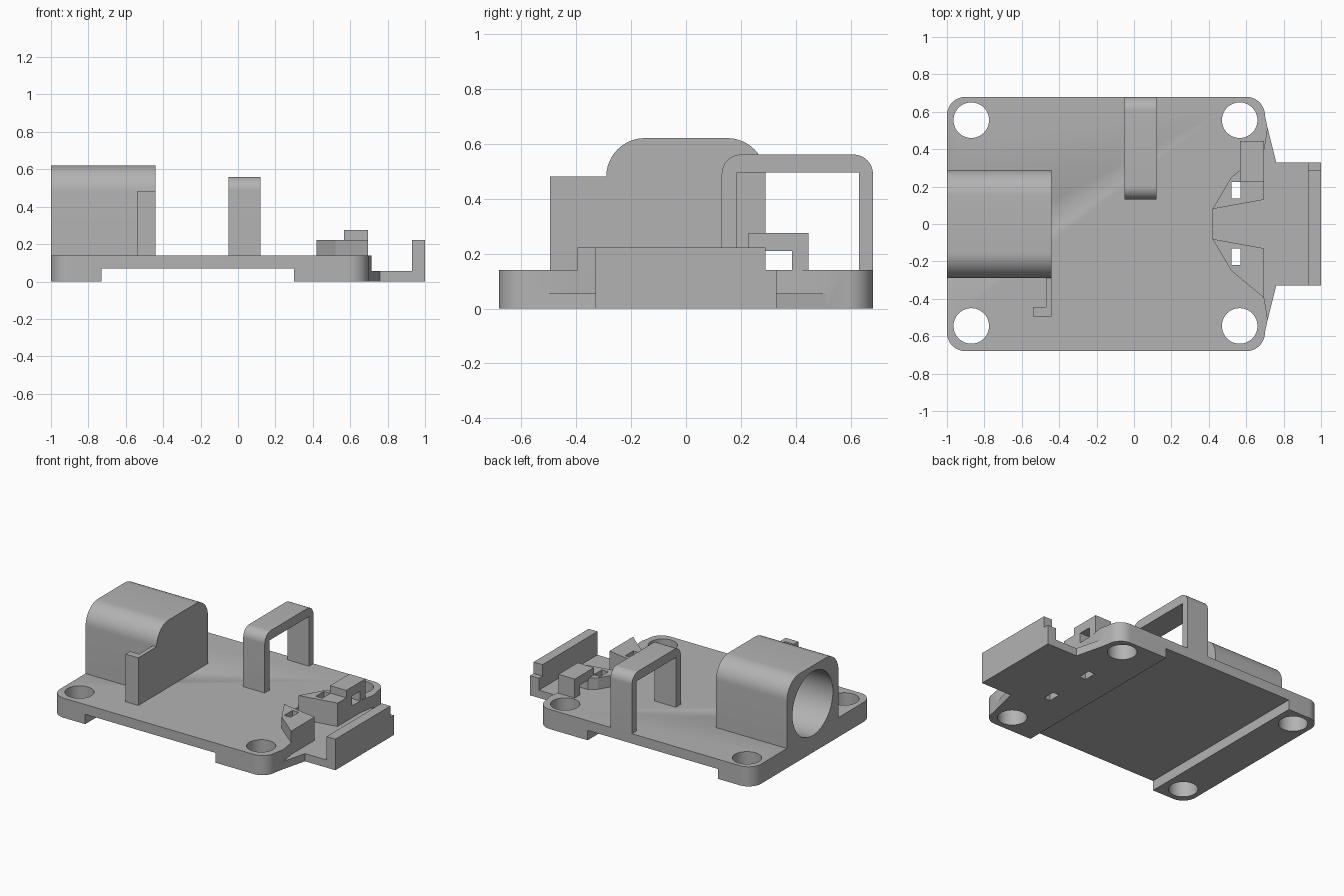
import bpy, bmesh
from math import cos, sin, radians
from mathutils import Vector

cube = bpy.data.objects.get("Cube")
if cube:
    bpy.data.objects.remove(cube, do_unlink=True)

grey = bpy.data.materials.new("plain_grey")
grey.use_nodes = True
COLOUR = (0.45, 0.45, 0.45, 1)
grey.diffuse_color = COLOUR
grey.node_tree.nodes["Principled BSDF"].inputs["Base Color"].default_value = COLOUR


def arc(cx, cy, r, start, end, steps=12):
    angles = [radians(start + (end - start) * i / steps) for i in range(steps + 1)]
    return [(cx + r * cos(a), cy + r * sin(a)) for a in angles]


def mirrored(half):
    """Close a half outline by reflecting it in the x axis."""
    return half + [(x, -y) for x, y in reversed(half)]


def prism(name, outline, axis, low, high):
    """Extrude an outline: (x, y) along Z, or (y, z) along X."""
    def place(p, t):
        return (p[0], p[1], t) if axis == "Z" else (t, p[0], p[1])
    bm = bmesh.new()
    face = bm.faces.new([bm.verts.new(place(p, low)) for p in outline])
    grown = bmesh.ops.extrude_face_region(bm, geom=[face])["geom"]
    shift = Vector(place((0, 0), high - low))
    bmesh.ops.translate(bm, vec=shift, verts=[g for g in grown if isinstance(g, bmesh.types.BMVert)])
    bmesh.ops.recalc_face_normals(bm, faces=bm.faces)
    mesh = bpy.data.meshes.new(name)
    bm.to_mesh(mesh)
    bm.free()
    mesh.materials.append(grey)
    obj = bpy.data.objects.new(name, mesh)
    bpy.context.collection.objects.link(obj)
    return obj


def rect(a0, a1, b0, b1):
    return [(a0, b0), (a1, b0), (a1, b1), (a0, b1)]


def activate(obj):
    bpy.ops.object.select_all(action="DESELECT")
    obj.select_set(True)
    bpy.context.view_layer.objects.active = obj


def cut(obj, cutters):
    activate(obj)
    for cutter in cutters:
        mod = obj.modifiers.new("cut", "BOOLEAN")
        mod.operation = "DIFFERENCE"
        mod.solver = "EXACT"
        mod.object = cutter
        bpy.ops.object.modifier_apply(modifier=mod.name)


# Base plate with rounded corners and a tapered tab
TOP = 0.14
FLOOR = 0.055
plate = prism("base_plate", mirrored(
    arc(-0.9, 0.58, 0.1, 180, 90) + arc(0.6, 0.58, 0.1, 90, 0)
    + [(0.715, 0.51), (0.76, 0.33), (1, 0.33)]), "Z", 0, TOP)

# Cutters: underside groove, tab recess, screw holes, slots and bore
groove = prism("groove_cutter", rect(-0.73, 0.30, -1, 1), "Z", -0.1, 0.07)
recess = prism("recess_cutter", mirrored(
    [(0.42, 0.08), (0.695, 0.13), (0.695, 0.39), (0.715, 0.512), (1.1, 0.515)]), "Z", FLOOR, 0.5)
holes = [prism("hole_cutter", arc(x, y, 0.095, 0, 352.5, 47), "Z", -0.1, 0.3)
         for x in (-0.87, 0.565) for y in (-0.545, 0.555)]
slots = [prism("slot_cutter", rect(0.52, 0.57, y, y + 0.09), "Z", -0.1, 0.25)
         for y in (-0.22, 0.135)]
bore = prism("bore_cutter", arc(0, 0.35, 0.228, 0, 354.375, 63), "X", -1.1, -0.5)
cut(plate, [groove, recess, *holes, *slots, bore])

# Rounded housing with a blind bore
housing = prism("housing", [(-0.29, TOP), (0.29, TOP)]
                + arc(0.15, 0.48, 0.14, 0, 90) + arc(-0.15, 0.48, 0.14, 90, 180),
                "X", -1, -0.44)
cut(housing, [bore])

# Hooked fin beside the housing
fin = prism("hooked_fin", [(-0.44, -0.29), (-0.47, -0.29), (-0.47, -0.445),
                           (-0.54, -0.445), (-0.54, -0.495), (-0.44, -0.495)], "Z", TOP, 0.48)

# Strap bridge
bridge = prism("strap_bridge", [(0.13, TOP)] + arc(0.2, 0.49, 0.07, 180, 90)
               + arc(0.61, 0.49, 0.07, 90, 0)
               + [(0.68, TOP), (0.63, TOP), (0.63, 0.495), (0.185, 0.495), (0.185, TOP)],
               "X", -0.05, 0.12)

# Wedge guides on both sides of the recess
right_guide = prism("right_guide", [(0.42, -0.08), (0.52, -0.25), (0.695, -0.395),
                                    (0.695, -0.13)], "Z", TOP, 0.222)
left_guide = prism("left_guide", [(0.42, 0.08), (0.695, 0.13), (0.695, 0.29),
                                  (0.57, 0.29), (0.52, 0.25)], "Z", TOP, 0.222)
cut(right_guide, [slots[0]])
cut(left_guide, [slots[1]])

# Small wire loop attached to the left guide
loop = prism("wire_loop", [(0.228, 0.222), (0.29, 0.222), (0.29, 0.21), (0.385, 0.21),
                           (0.385, TOP), (0.445, TOP), (0.445, 0.275), (0.228, 0.275)],
             "X", 0.567, 0.695)

# Stepped wall at the tab end
wall = prism("end_wall", [(-0.33, FLOOR), (0.33, FLOOR), (0.33, TOP), (0.29, TOP),
                          (0.29, 0.222), (-0.33, 0.222)], "X", 0.93, 1)

for cutter in [groove, recess, bore, *holes, *slots]:
    bpy.data.objects.remove(cutter, do_unlink=True)

for part in (plate, housing, bridge):
    activate(part)
    bpy.ops.object.shade_smooth_by_angle(angle=radians(30))
